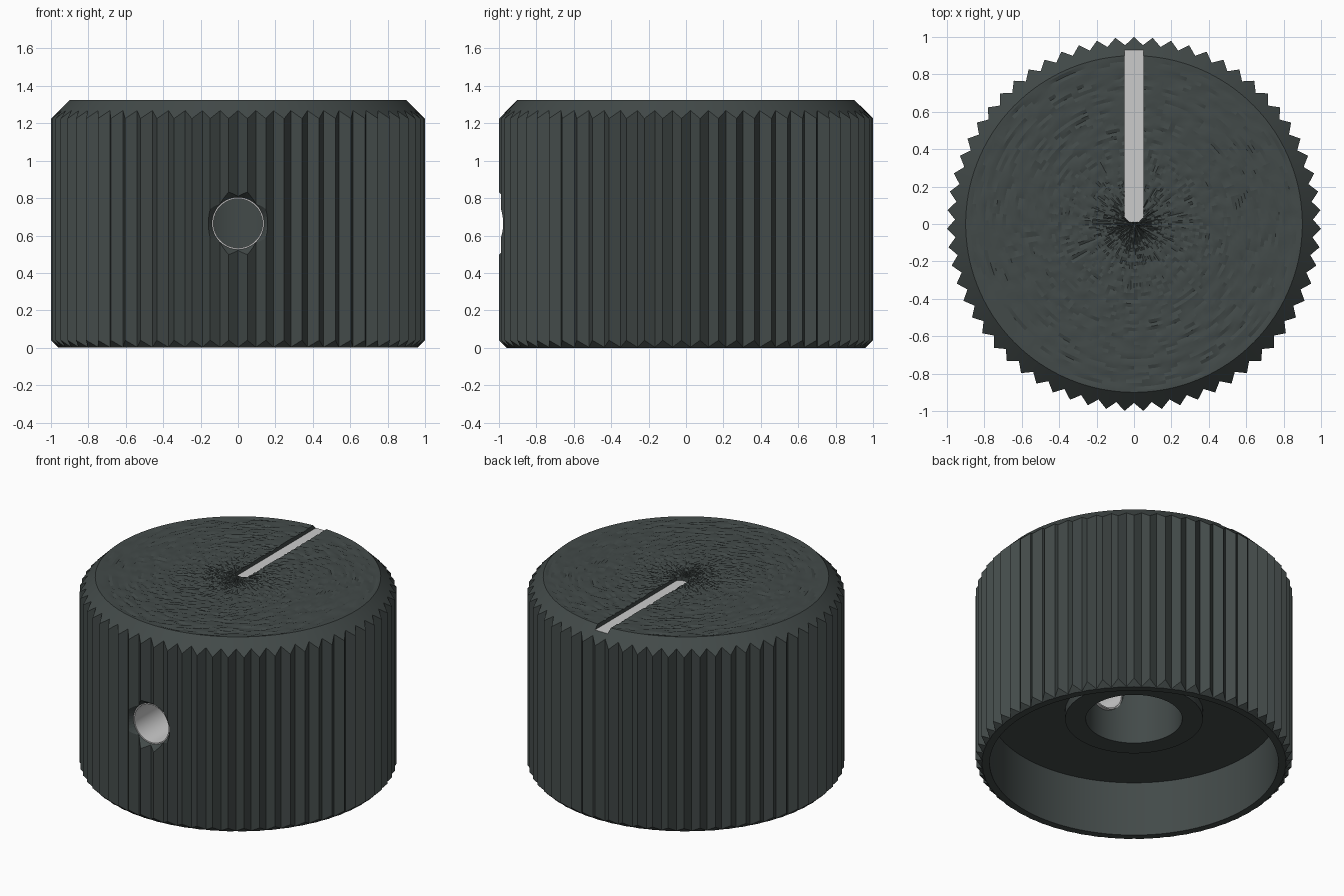
import bpy, bmesh, math, random
from mathutils import Matrix

if "Cube" in bpy.data.objects:
    bpy.data.objects.remove(bpy.data.objects["Cube"])

random.seed(4)
TEETH = 63
H = 1.325


def material(name, rgb):
    m = bpy.data.materials.new(name)
    m.diffuse_color = (*rgb, 1)
    m.use_nodes = True
    m.node_tree.nodes["Principled BSDF"].inputs["Base Color"].default_value = m.diffuse_color
    return m


dark = material("dark_plastic", (0.055, 0.068, 0.066))
grey = material("light_grey", (0.6, 0.59, 0.59))


def finish(name, bm, mat):
    bmesh.ops.recalc_face_normals(bm, faces=bm.faces[:])
    me = bpy.data.meshes.new(name)
    bm.to_mesh(me)
    bm.free()
    ob = bpy.data.objects.new(name, me)
    bpy.context.collection.objects.link(ob)
    me.materials.append(mat)
    return ob


def lathe(name, column, segs, mat, matrix=Matrix(), loop=False):
    """Spin column(i) -> [(r, z)]; zero radius ends become poles."""
    bm = bmesh.new()
    poles, cols = {}, []
    for i in range(segs):
        a = math.pi / 2 + 2 * math.pi * i / segs
        col = []
        for k, (r, z) in enumerate(column(i)):
            if r == 0:
                if k not in poles:
                    poles[k] = bm.verts.new((0, 0, z))
                col.append(poles[k])
            else:
                col.append(bm.verts.new((r * math.cos(a), r * math.sin(a), z)))
        cols.append(col)
    for i in range(segs):
        a, b = cols[i], cols[(i + 1) % segs]
        n = len(a)
        for k in range(n if loop else n - 1):
            q = [a[k], b[k], b[(k + 1) % n], a[(k + 1) % n]]
            bm.faces.new(list(dict.fromkeys(q)))
    bm.transform(matrix)
    return finish(name, bm, mat)


def prism(name, pts, z0, z1, mat):
    bm = bmesh.new()
    f = bm.faces.new([bm.verts.new((x, y, z0)) for x, y in pts])
    top = bmesh.ops.extrude_face_region(bm, geom=[f])["geom"]
    bmesh.ops.translate(bm, vec=(0, 0, z1 - z0),
                        verts=[g for g in top if isinstance(g, bmesh.types.BMVert)])
    return finish(name, bm, mat)


# Knob: bore, hub, hollow underside, ribbed wall and turned top face
def knob_column(i):
    inside = [(0, 1.0), (0.304, 1.0), (0.304, 0.32), (0.434, 0.32),
              (0.434, 0.38), (0.91, 0.38), (0.91, 0)]
    if i % 2 == 0:
        wall = [(0.96, 0), (1.0, 0.04), (1.0, H - 0.1)]
    else:
        wall = [(0.956, 0), (0.957, 0.003), (0.957, H - 0.057)]
    rim = [(0.9, H), (0.888, H)]
    rings = [(0.888 * (1 - k / 48), H - random.choice((0, 0, 0.007)))
             for k in range(1, 48)]
    return inside + wall + rim + rings + [(0, H)]


knob = lathe("knob_body", knob_column, TEETH * 2, dark)

# Pointer slot and its grey floor
def pointer(end):
    return [(-0.05, 0.035), (-0.025, 0.01), (0.025, 0.01), (0.05, 0.035),
            (0.05, end), (-0.05, end)]


slot = prism("slot_cutter", pointer(1.1), 1.295, 1.45, dark)
prism("pointer_line", pointer(0.929), 1.28, 1.296, grey)

# Set screw hole with countersink, and its grey lining
to_front = Matrix.Translation((0, 0, 0.665)) @ Matrix.Rotation(math.pi / 2, 4, 'X')
hole = lathe("hole_cutter",
             lambda i: [(0, 0.1), (0.139, 0.1), (0.139, 0.95), (0.19, 1.02), (0, 1.02)],
             48, dark, to_front)
lining = lathe("screw_hole_lining",
               lambda i: [(0.14, 0.28), (0.14, 0.95), (0.131, 0.95), (0.131, 0.28)],
               48, grey, to_front, loop=True)

for cutter in (slot, hole):
    mod = knob.modifiers.new(cutter.name, 'BOOLEAN')
    mod.object = cutter
    mod.operation = 'DIFFERENCE'
    mod.solver = 'EXACT'
    cutter.hide_render = True
    cutter.hide_set(True)

# Smooth the round walls, keep ribs and edges sharp
for ob in (knob, lining):
    bpy.ops.object.select_all(action='DESELECT')
    ob.select_set(True)
    bpy.context.view_layer.objects.active = ob
    bpy.ops.object.shade_smooth_by_angle(angle=math.radians(20))
